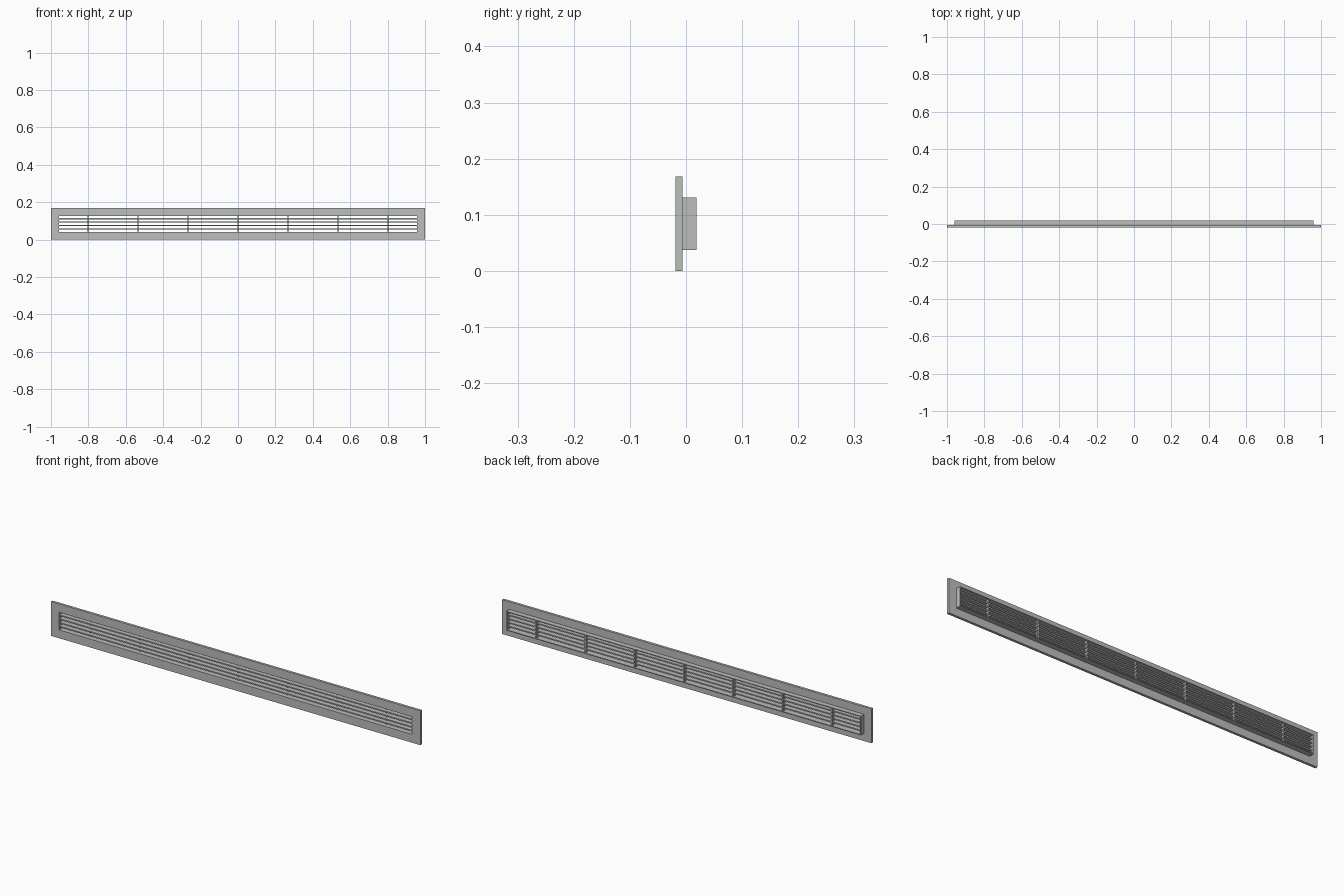
import bpy
import bmesh

cube = bpy.data.objects.get("Cube")
if cube:
    bpy.data.objects.remove(cube, do_unlink=True)

metal = bpy.data.materials.new("satin_grey_metal")
metal.use_nodes = True
COLOUR = (0.5, 0.52, 0.5, 1)
metal.diffuse_color = COLOUR
metal.node_tree.nodes["Principled BSDF"].inputs["Base Color"].default_value = COLOUR


def finish(name, bm):
    bmesh.ops.recalc_face_normals(bm, faces=bm.faces)
    mesh = bpy.data.meshes.new(name)
    bm.to_mesh(mesh)
    bm.free()
    mesh.materials.append(metal)
    obj = bpy.data.objects.new(name, mesh)
    bpy.context.collection.objects.link(obj)


def box(name, x, y, z):
    """Box spanning the (low, high) pairs x, y and z."""
    bm = bmesh.new()
    bmesh.ops.create_cube(bm, size=1)
    for v in bm.verts:
        v.co = [a + (c + 0.5) * (b - a) for c, (a, b) in zip(v.co, (x, y, z))]
    finish(name, bm)


def ring(name, half_x, z, inner_half_x, inner_z, y):
    """Rectangular tube along y with mitred corners."""
    bm = bmesh.new()
    loops = []
    for hx, (lo, hi) in ((half_x, z), (inner_half_x, inner_z)):
        for depth in y:
            corners = ((-hx, lo), (hx, lo), (hx, hi), (-hx, hi))
            loops.append([bm.verts.new((cx, depth, cz)) for cx, cz in corners])
    of, ob, inf, inb = loops
    for a, b in ((of, ob), (ob, inb), (inb, inf), (inf, of)):
        for i in range(4):
            j = (i + 1) % 4
            bm.faces.new((a[i], a[j], b[j], b[i]))
    finish(name, bm)


FRONT, PLATE_BACK, BACK = -0.0185, -0.006, 0.0185
LOW, HIGH, END = 0.037, 0.131, 0.96
WALL = 0.004

# Flat border plate and the collar behind it
ring("face_frame", 1, (0, 0.168), END - WALL, (LOW + WALL, HIGH - WALL), (FRONT, PLATE_BACK))
ring("rear_collar", END, (LOW, HIGH), END - WALL, (LOW + WALL, HIGH - WALL), (PLATE_BACK, BACK))

# Long horizontal bars
BARS = 4
BAR = 0.006
pitch = (HIGH - LOW - 2 * WALL + BAR) / (BARS + 1)
for i in range(BARS):
    z = LOW + WALL - BAR + pitch * (i + 1)
    box(f"bar_{i + 1}", (WALL - END, END - WALL), (FRONT + 0.002, BACK - 0.006), (z, z + BAR))

# Upright ribs tying the bars together at the rear
for i in range(-3, 4):
    x = i * 0.267
    box(f"rib_{i + 4}", (x - 0.003, x + 0.003), (0.002, BACK - 0.002), (LOW + WALL, HIGH - WALL))
